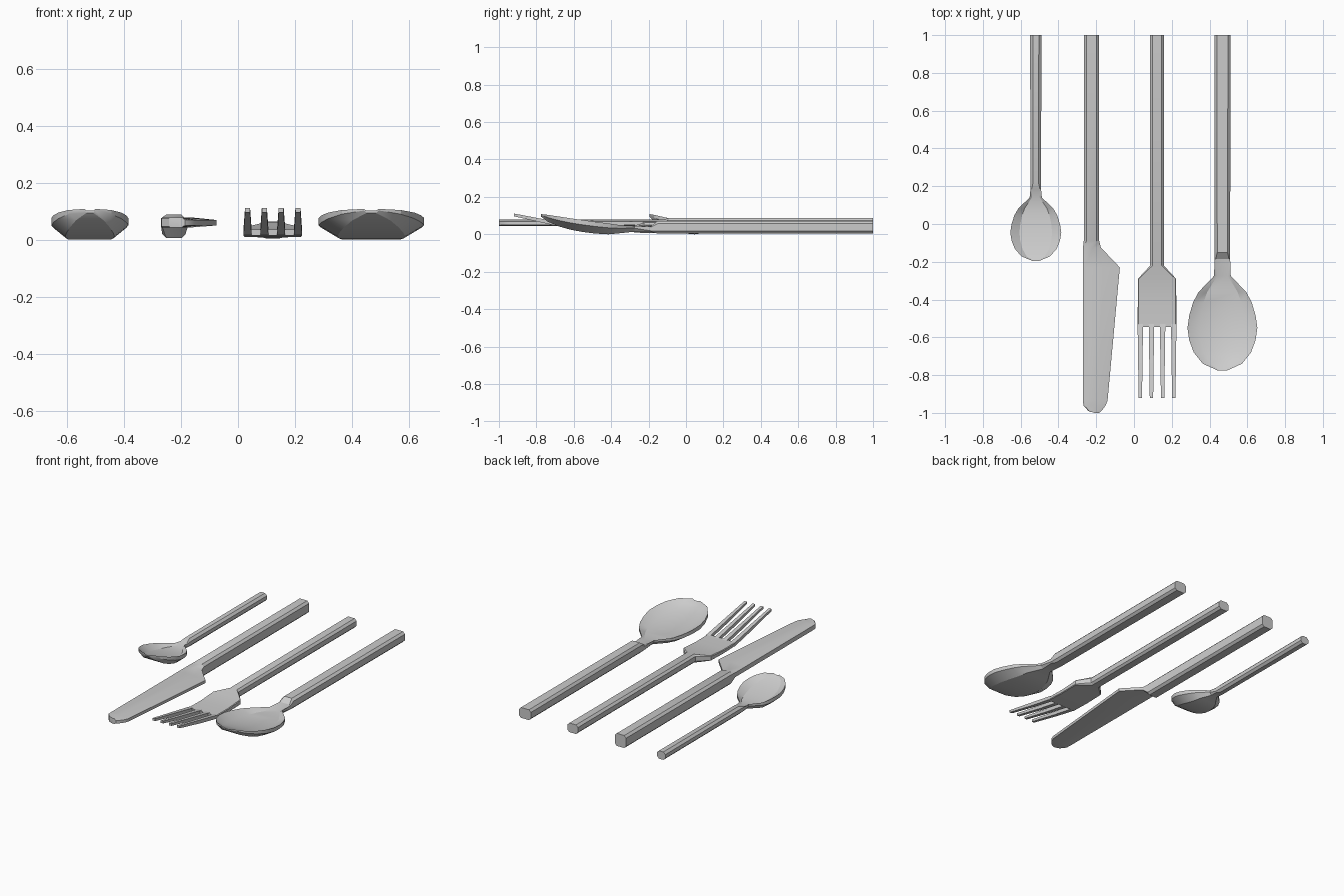
import bpy, bmesh

if "Cube" in bpy.data.objects:
    bpy.data.objects.remove(bpy.data.objects["Cube"])


def loft(name, strips):
    """Skin each strip of cross-section rings into a closed body, all in one object."""
    bm = bmesh.new()
    for rings in strips:
        loops = [[bm.verts.new(p) for p in ring] for ring in rings]
        n = len(loops[0])
        for a, b in zip(loops, loops[1:]):
            for i in range(n):
                bm.faces.new((a[i], a[(i + 1) % n], b[(i + 1) % n], b[i]))
        bm.faces.new(loops[0])
        bm.faces.new(loops[-1][::-1])
    bmesh.ops.recalc_face_normals(bm, faces=bm.faces)
    me = bpy.data.meshes.new(name)
    bm.to_mesh(me)
    bm.free()
    ob = bpy.data.objects.new(name, me)
    bpy.context.collection.objects.link(ob)
    bpy.ops.object.select_all(action='DESELECT')
    ob.select_set(True)
    bpy.context.view_layer.objects.active = ob
    bpy.ops.object.shade_smooth_by_angle(angle=0.45)
    return ob


def octagon(y, x0, x1, zb, zt, left, right):
    """Eight-sided section; left/right = (inset, bottom chamfer, top chamfer)."""
    (i, cb, ct), (j, db, dt) = left, right
    return [(x0, y, zb + cb), (x0 + i, y, zb), (x1 - j, y, zb), (x1, y, zb + db),
            (x1, y, zt - dt), (x1 - j, y, zt), (x0 + i, y, zt), (x0, y, zt - ct)]


def bar(y, cx, hw, zb, zt, c=0.014):
    return octagon(y, cx - hw, cx + hw, zb, zt, (c, c, c), (c, c, c))


def box(y, cx, hw, zb, zt):
    return [(cx - hw, y, zb), (cx + hw, y, zb), (cx + hw, y, zt), (cx - hw, y, zt)]


# Bowl profile: distance along, half width, rim height, underside height
BOWL = [(0, .12, .045, .014), (.17, .34, .05, .005), (.28, .42, .058, .0),
        (.42, .475, .067, .004), (.55, .5, .076, .012), (.68, .475, .085, .024),
        (.81, .41, .095, .042), (.93, .28, .104, .068), (1, .07, .108, .094)]


def spoon(name, cx, hw, top, y_handle, y_bowl, y_tip, width):
    rings = [bar(1, cx, hw, .004, top), bar(y_handle, cx, hw - .002, .004, top),
             bar(y_handle - .035, cx, hw - .002, .012, .046, .006)]
    for t, w, rim, low in BOWL:
        w *= width
        side = (w * .36, (rim - low) * .6, -(rim - low) * .45)
        inner = rim - (rim - low) * .45
        rings.append(octagon(y_bowl + (y_tip - y_bowl) * t, cx - w, cx + w,
                             low, inner, side, side))
    loft(name, [rings])


spoon("teaspoon", -.52, .03, .056, .22, .14, -.195, .27)
spoon("tablespoon", .468, .043, .072, -.15, -.275, -.775, .37)

# Knife: handle, then wedge-shaped blade
knife = [bar(1, -.225, .041, .006, .088), bar(-.09, -.225, .041, .006, .088)]
for y, x0, x1 in [(-.125, -.27, -.175), (-.23, -.27, -.075), (-.935, -.27, -.14),
                  (-.96, -.268, -.15), (-.99, -.242, -.172), (-1, -.21, -.186)]:
    w = x1 - x0
    knife.append(octagon(y, x0, x1, .043, .078, (w * .05, .003, .003),
                         (w * .45, .007, .009)))
loft("knife", [knife])

# Fork: handle flaring into the plate, plus four rising tines
cx = .122
fork = [bar(1, cx, .038, .004, .064), bar(-.22, cx, .036, .006, .062, .012),
        bar(-.29, cx, .101, .012, .044, .004), bar(-.42, cx, .102, .009, .035, .004),
        bar(-.545, cx, .103, .014, .036, .004)]
tines = []
for k in range(4):
    x = cx + (k - 1.5) * .059
    tines.append([box(-.53, x, .0145, .014, .036), box(-.7, x, .012, .047, .069),
                  box(-.92, x, .009, .096, .111)])
loft("fork", [fork] + tines)
